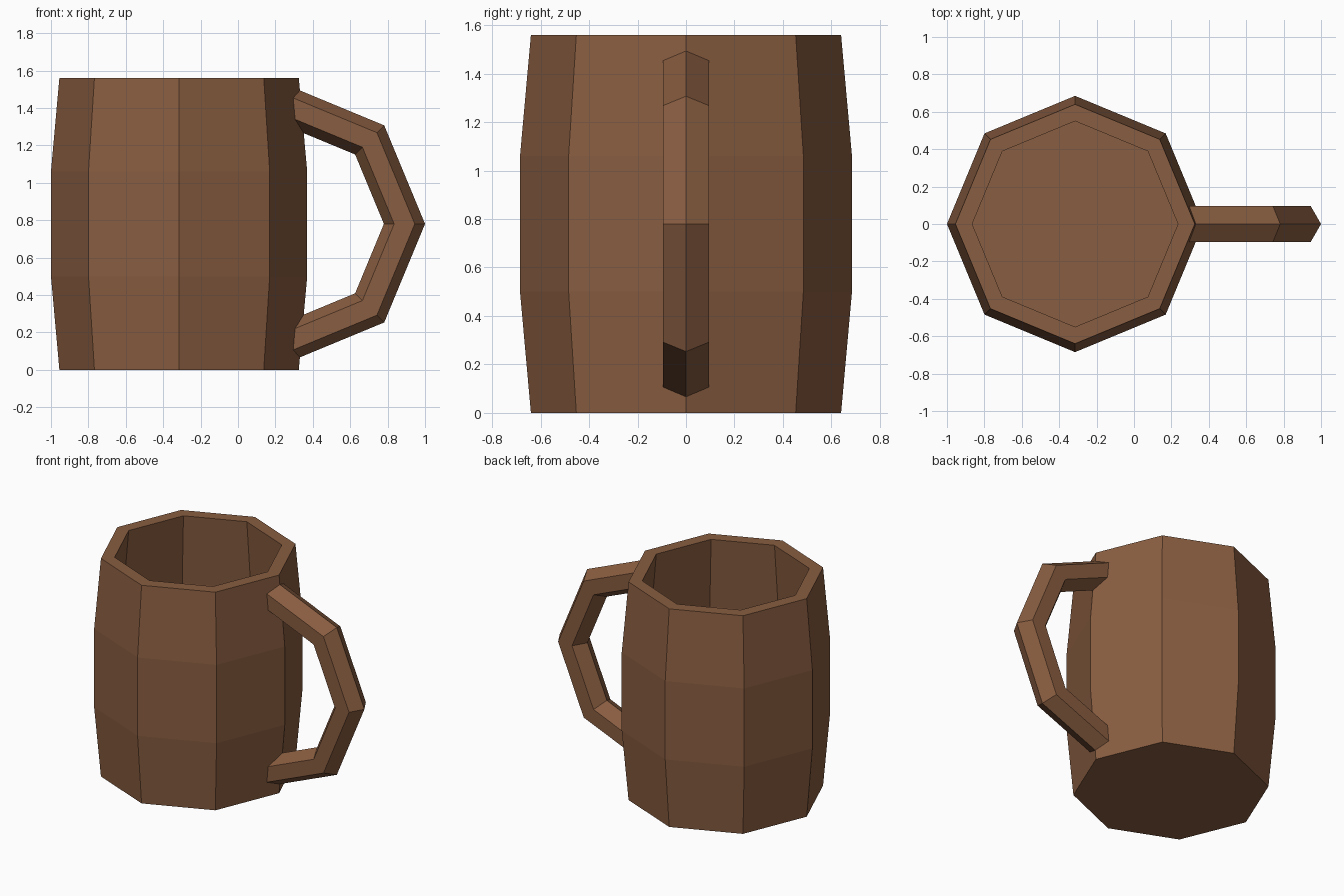
import bpy, bmesh
from math import sin, cos, pi

cube = bpy.data.objects.get("Cube")
if cube:
    bpy.data.objects.remove(cube, do_unlink=True)

wood = bpy.data.materials.new("brown wood")
wood.use_nodes = True
wood.diffuse_color = (0.25, 0.11, 0.052, 1)
wood.node_tree.nodes["Principled BSDF"].inputs["Base Color"].default_value = wood.diffuse_color


def loft(name, rings):
    """Skin closed rings of equal length in order and cap both ends."""
    bm = bmesh.new()
    loops = [[bm.verts.new(p) for p in ring] for ring in rings]
    n = len(loops[0])
    for a, b in zip(loops, loops[1:]):
        for i in range(n):
            j = (i + 1) % n
            bm.faces.new((a[i], a[j], b[j], b[i]))
    bm.faces.new(loops[0][::-1])
    bm.faces.new(loops[-1])
    bmesh.ops.recalc_face_normals(bm, faces=bm.faces)
    mesh = bpy.data.meshes.new(name)
    bm.to_mesh(mesh)
    bm.free()
    mesh.materials.append(wood)
    obj = bpy.data.objects.new(name, mesh)
    bpy.context.collection.objects.link(obj)
    return obj


# Barrel cup: octagonal, up the outside, over the rim and down to the inner floor
CUP_X = -0.315
profile = [(0.64, 0), (0.685, 0.5), (0.685, 1.06), (0.64, 1.56),
           (0.55, 1.56), (0.595, 1.06), (0.595, 0.5), (0.555, 0.09)]
loft("cup", [[(CUP_X + r * cos(k * pi / 4), r * sin(k * pi / 4), z) for k in range(8)]
             for r, z in profile])


# Handle: half of an eight-sided ring with a hexagonal section
HANDLE_X, HANDLE_Z, MAJOR, MINOR = 0.255, 0.78, 0.635, 0.11


def section(angle):
    ring = []
    for k in range(6):
        r = MAJOR + MINOR * cos(k * pi / 3)
        ring.append((HANDLE_X + r * cos(angle), MINOR * sin(k * pi / 3),
                     HANDLE_Z + r * sin(angle)))
    return ring


def blend(a, b, t):
    return [tuple(p + (q - p) * t for p, q in zip(u, v)) for u, v in zip(a, b)]


rings = [section(k * pi / 4) for k in range(-2, 3)]
# Trim the ends so they stay buried inside the cup wall
rings[0] = blend(rings[0], rings[1], 0.04)
rings[-1] = blend(rings[-1], rings[-2], 0.04)
loft("handle", rings)
